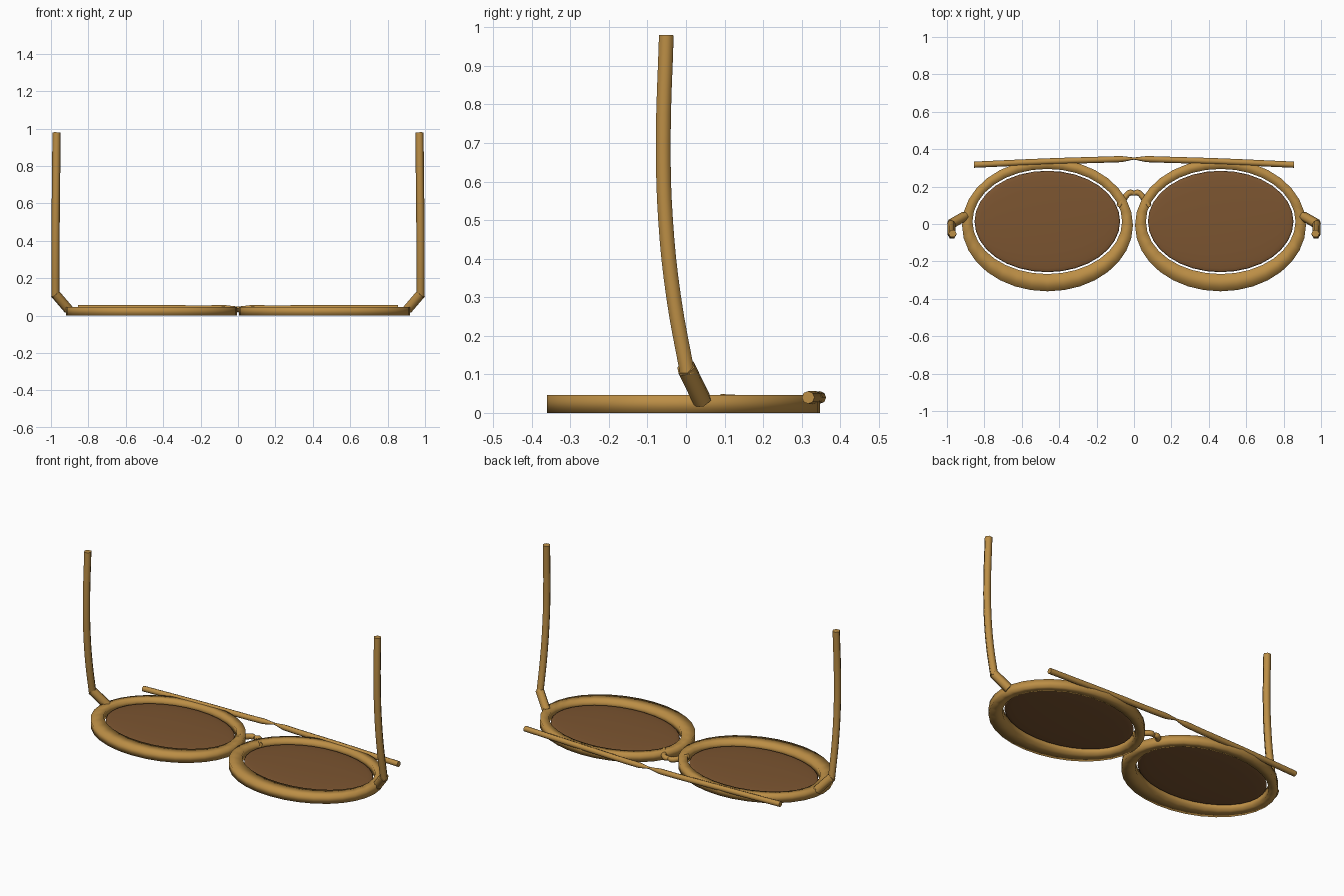
import bpy, bmesh, math
from mathutils import Matrix

if "Cube" in bpy.data.objects:
    bpy.data.objects.remove(bpy.data.objects["Cube"])


def material(name, color):
    m = bpy.data.materials.new(name)
    m.diffuse_color = color
    m.use_nodes = True
    m.node_tree.nodes["Principled BSDF"].inputs["Base Color"].default_value = m.diffuse_color
    return m


GOLD = material("gold_frame", (0.50, 0.27, 0.06, 1))
BROWN = material("brown_lens", (0.20, 0.09, 0.03, 1))


def finish(obj, mat, angle):
    """Smooth the part, colour it and mirror it to the other side."""
    bpy.ops.object.select_all(action='DESELECT')
    obj.select_set(True)
    bpy.context.view_layer.objects.active = obj
    bpy.ops.object.shade_smooth_by_angle(angle=math.radians(angle))
    obj.data.materials.clear()
    obj.data.materials.append(mat)
    mod = obj.modifiers.new("mirror", 'MIRROR')
    mod.use_mirror_merge = False


def mesh_part(name, bm, mat, angle):
    bmesh.ops.recalc_face_normals(bm, faces=bm.faces)
    me = bpy.data.meshes.new(name)
    bm.to_mesh(me)
    bm.free()
    obj = bpy.data.objects.new(name, me)
    bpy.context.collection.objects.link(obj)
    finish(obj, mat, angle)


def tube(name, points, radius, ring_res=1, radii=None, angle=65):
    """Capped tube through the points, turned into a mesh."""
    cu = bpy.data.curves.new(name, 'CURVE')
    cu.dimensions = '3D'
    cu.bevel_depth = radius
    cu.bevel_resolution = ring_res
    cu.use_fill_caps = True
    cu.resolution_u = 4
    sp = cu.splines.new('BEZIER')
    sp.bezier_points.add(len(points) - 1)
    for i, (bp, co) in enumerate(zip(sp.bezier_points, points)):
        bp.co = co
        bp.handle_left_type = bp.handle_right_type = 'AUTO'
        bp.radius = radii[i] if radii else 1
    obj = bpy.data.objects.new(name, cu)
    bpy.context.collection.objects.link(obj)
    bpy.ops.object.select_all(action='DESELECT')
    obj.select_set(True)
    bpy.context.view_layer.objects.active = obj
    bpy.ops.object.convert(target='MESH')
    finish(bpy.context.view_layer.objects.active, GOLD, angle)


# Lens rims: square section between two slightly offset ellipses
N = 32
OUTER = (0.4625, -0.006, 0.457, 0.354)
INNER = (0.4635, 0.0135, 0.400, 0.281)
bm = bmesh.new()
rings = []
for (cx, cy, rx, ry), z in ((OUTER, 0), (OUTER, 0.047), (INNER, 0.047), (INNER, 0)):
    rings.append([bm.verts.new((cx + rx * math.cos(2 * math.pi * i / N),
                                cy + ry * math.sin(2 * math.pi * i / N), z))
                  for i in range(N)])
for k in range(4):
    a, b = rings[k], rings[(k + 1) % 4]
    for i in range(N):
        j = (i + 1) % N
        bm.faces.new((a[i], a[j], b[j], b[i]))
mesh_part("lens_rim", bm, GOLD, 100)

# Lenses: flattened ellipsoids sitting inside the rims
bm = bmesh.new()
bmesh.ops.create_uvsphere(bm, u_segments=32, v_segments=16, radius=1,
                          matrix=Matrix.Translation((0.4635, 0.0135, 0.0235))
                          @ Matrix.Diagonal((0.389, 0.271, 0.014, 1)))
mesh_part("lens", bm, BROWN, 180)

# Brow bar, pinched in the middle
tube("brow_bar", [(0.0, 0.350, 0.043), (0.07, 0.347, 0.040), (0.45, 0.335, 0.040),
                  (0.855, 0.317, 0.040)], 0.0165, 2, [0.35, 1, 1, 1])

# Nose bridge with its pad arms
tube("bridge", [(0.0, 0.163, 0.030), (0.02, 0.168, 0.030), (0.05, 0.140, 0.032),
                (0.083, 0.092, 0.036)], 0.016, 1, [0.8, 1, 1, 0.9])

# Hinge blocks
tube("hinge", [(0.905, 0.042, 0.032), (0.979, 0.000, 0.118)], 0.026)

# Temples, gently bowed
tube("temple", [(0.976, 0.004, 0.10), (0.976, -0.032, 0.30), (0.975, -0.053, 0.50),
                (0.973, -0.059, 0.70), (0.970, -0.051, 0.98)], 0.022, 1)
